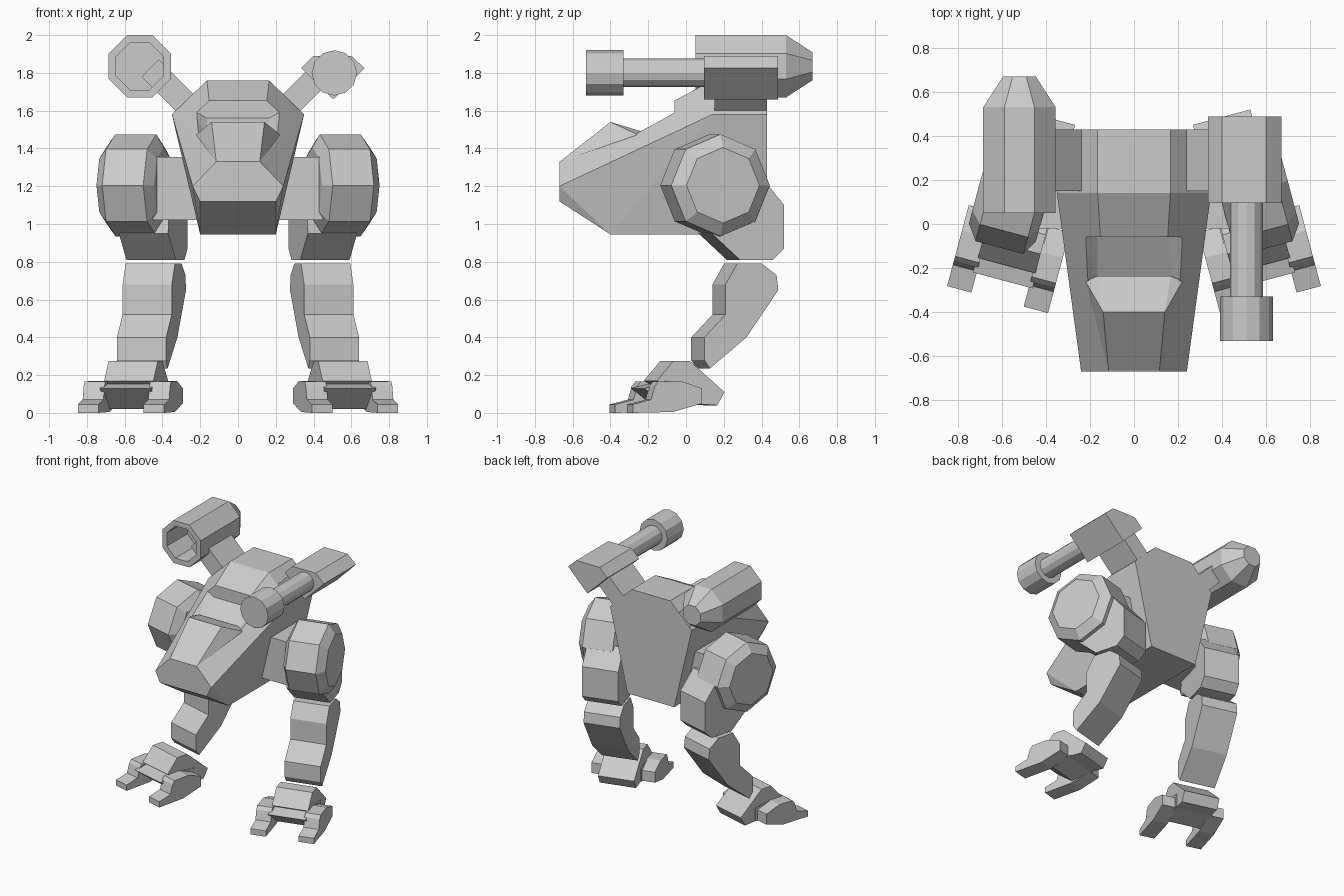
import bpy, bmesh
from math import sin, cos, pi, radians
from mathutils import Vector, Matrix

if "Cube" in bpy.data.objects:
    bpy.data.objects.remove(bpy.data.objects["Cube"])

grey = bpy.data.materials.new("plain grey")
grey.use_nodes = True
colour = (0.6, 0.6, 0.6, 1)
grey.diffuse_color = colour
grey.node_tree.nodes["Principled BSDF"].inputs["Base Color"].default_value = colour


def finish(name, bm, matrix=None):
    bmesh.ops.recalc_face_normals(bm, faces=bm.faces)
    if matrix:
        bmesh.ops.transform(bm, matrix=matrix, verts=bm.verts)
        if matrix.determinant() < 0:
            bmesh.ops.reverse_faces(bm, faces=bm.faces)
    mesh = bpy.data.meshes.new(name)
    bm.to_mesh(mesh)
    bm.free()
    mesh.materials.append(grey)
    obj = bpy.data.objects.new(name, mesh)
    bpy.context.collection.objects.link(obj)
    return obj


def loft(name, rings, matrix=None):
    """Skin a list of equal rings and cap both ends."""
    bm = bmesh.new()
    loops = [[bm.verts.new(p) for p in ring] for ring in rings]
    n = len(loops[0])
    for a, b in zip(loops, loops[1:]):
        for i in range(n):
            j = (i + 1) % n
            bm.faces.new((a[i], a[j], b[j], b[i]))
    bm.faces.new(loops[0])
    bm.faces.new(loops[-1])
    return finish(name, bm, matrix)


def side_prism(name, profile, x0, x1, matrix=None):
    """Extrude a (y, z) profile across x."""
    return loft(name, [[(x, y, z) for y, z in profile] for x in (x0, x1)], matrix)


def front_prism(name, profile, y0, y1):
    """Extrude an (x, z) profile along y."""
    return loft(name, [[(x, y, z) for x, z in profile] for y in (y0, y1)])


def tube(name, x, z, steps, sides, turn=0.0):
    """Lathe (y, radius) steps about an axis along y."""
    angles = [turn + 2 * pi * i / sides for i in range(sides)]
    return loft(name, [[(x + r * cos(a), y, z + r * sin(a)) for a in angles]
                       for y, r in steps])


def hull(name, points):
    bm = bmesh.new()
    for p in points:
        bm.verts.new(p)
    bmesh.ops.convex_hull(bm, input=bm.verts)
    bmesh.ops.dissolve_limit(bm, angle_limit=0.01, verts=bm.verts, edges=bm.edges)
    return finish(name, bm)


def mirrored(points):
    return [(s * x, y, z) for x, y, z in points for s in (1, -1)]


# Fuselage: wide shoulders at the back tapering to a wedge nose
back = [(0.165, 1.76), (0.35, 1.58), (0.20, 0.945)]
nose = [(0.115, 1.33), (0.24, 1.20), (0.20, 1.12)]
body = hull("body", mirrored(
    [(x, y, z) for y in (0.43, 0.14) for x, z in back]
    + [(x, -0.67, z) for x, z in nose] + [(0.20, -0.40, 0.945)]))

# Open cockpit well
well = hull("cockpit_cutter", mirrored([
    (0.165, -0.06, 1.56), (0.165, -0.235, 1.46), (0.165, -0.36, 1.43),
    (0.235, -0.06, 1.60), (0.235, -0.36, 1.45),
    (0.235, -0.06, 1.85), (0.235, -0.36, 1.85)]))
cut = body.modifiers.new("cockpit well", "BOOLEAN")
cut.operation = "DIFFERENCE"
cut.solver = "EXACT"
cut.object = well
well.hide_render = True
well.hide_viewport = True
bpy.context.view_layer.update()
graph = bpy.context.evaluated_depsgraph_get()
carved = bpy.data.meshes.new_from_object(body.evaluated_get(graph))
body.modifiers.clear()
body.data = carved
bpy.data.objects.remove(well)

# Raised hood in front of the cockpit
hull("hood", mirrored([
    (0.115, -0.668, 1.33), (0.14, -0.40, 1.54), (0.165, -0.235, 1.49),
    (0.22, -0.26, 1.475), (0.21, -0.26, 1.38), (0.165, -0.235, 1.40),
    (0.10, -0.64, 1.25)]))

# Legs, drawn facing forward and then turned outward
thigh = [(0.0, 1.20), (0.24, 1.24), (0.357, 1.10), (0.357, 0.87), (0.295, 0.81),
         (0.115, 0.81), (-0.04, 0.95)]
shin = [(0.10, 0.79), (0.036, 0.68), (0.036, 0.52), (-0.08, 0.40), (-0.08, 0.28),
        (-0.05, 0.235), (0.15, 0.40), (0.325, 0.65), (0.315, 0.73), (0.235, 0.79)]
ankle = [(-0.25, 0.275), (-0.16, 0.275), (0.03, 0.11), (-0.01, 0.04),
         (-0.16, 0.05), (-0.34, 0.17)]
toe = [(-0.50, 0), (-0.50, 0.045), (-0.40, 0.07), (-0.38, 0.14), (-0.36, 0.165),
       (-0.24, 0.17), (-0.12, 0.13), (-0.12, 0.05), (-0.28, 0.005)]
web = [(-0.41, 0.13), (-0.25, 0.17), (-0.10, 0.15), (-0.10, 0.05), (-0.27, 0.02)]
turned = Matrix.Translation((0.49, 0.14, 0)) @ Matrix.Rotation(radians(15), 4, "Z")

for side, label in ((1, "left"), (-1, "right")):
    place = Matrix.Diagonal((side, 1, 1, 1)) @ turned
    for part, profile in (("thigh", thigh), ("shin", shin), ("ankle", ankle)):
        side_prism(f"{label}_{part}", profile, -0.135, 0.135, place)
    side_prism(f"{label}_foot_web", web, -0.14, 0.14, place)
    for spot, x in (("inner", -0.18), ("outer", 0.18)):
        side_prism(f"{label}_{spot}_toe", toe, x - 0.057, x + 0.057, place)

    # Eight-sided hip housing and its axle
    rings = [[(x, r * cos(i * pi / 4), 1.205 + r * sin(i * pi / 4)) for i in range(8)]
             for x, r in ((-0.10, 0.20), (-0.06, 0.27), (0.165, 0.27), (0.215, 0.20))]
    loft(f"{label}_hip", rings, place)
    front_prism(f"{label}_axle", [(side * 0.15, 1.02), (side * 0.45, 1.02),
                                  (side * 0.45, 1.355), (side * 0.15, 1.355)], -0.02, 0.31)

    # Slanted weapon strut
    front_prism(f"{label}_strut", [(side * x, z) for x, z in (
        (0.20, 1.65), (0.42, 1.87), (0.51, 1.78), (0.29, 1.56))], 0.15, 0.429)

# Cannon on the left shoulder
front_prism("cannon_housing", [(0.335, 1.825), (0.40, 1.89), (0.60, 1.89),
                               (0.67, 1.825), (0.505, 1.66)], 0.095, 0.487)
tube("cannon_barrel", 0.51, 1.80, [(0.12, 0.075), (-0.34, 0.075)], 12)
tube("cannon_muzzle", 0.51, 1.80, [(-0.33, 0.12), (-0.53, 0.12)], 12)

# Hollow launcher on the right shoulder
tube("launcher", -0.52, 1.835, [(0.30, 0.135), (0.05, 0.135), (0.05, 0.178),
                                (0.53, 0.178), (0.67, 0.08)], 8, pi / 8)
